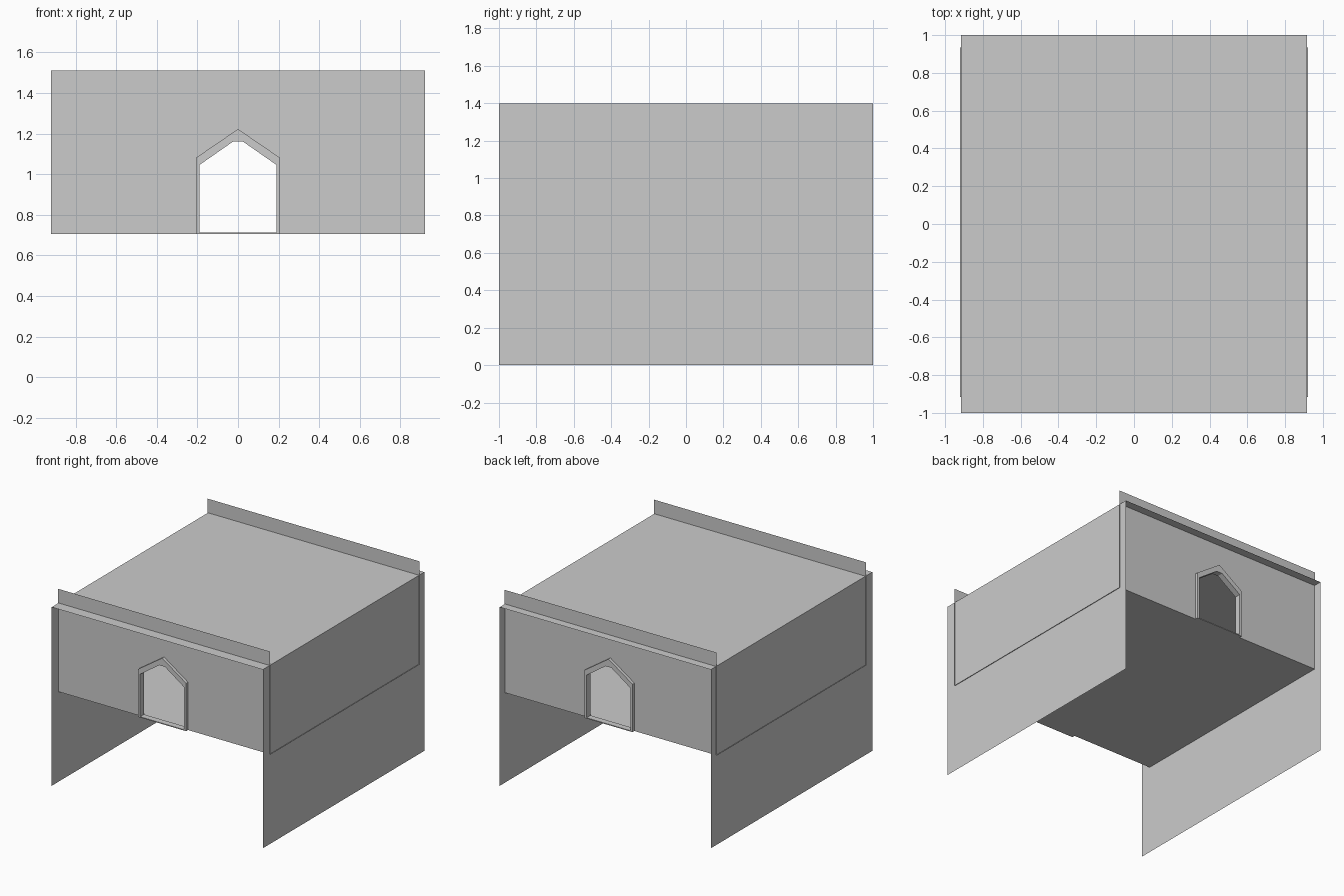
import bpy, bmesh

if "Cube" in bpy.data.objects:
    bpy.data.objects.remove(bpy.data.objects["Cube"])

FRONT_Y, BACK_Y = -0.915, 0.935   # end wall positions
SIDE_X, WALL_X = 0.915, 0.92
FLOOR_Z, ROOF_Z, TOP_Z = 0.705, 1.40, 1.51

# Outer and inner door outlines (x, z); the apex is doubled so both have six points
OUTER = [(-0.208, FLOOR_Z), (-0.208, 1.08), (0, 1.222), (0, 1.222), (0.208, 1.08), (0.208, FLOOR_Z)]
INNER = [(-0.19, 0.712), (-0.19, 1.045), (-0.025, 1.16), (0.025, 1.16), (0.19, 1.045), (0.19, 0.712)]


def finish(name, bm):
    bmesh.ops.remove_doubles(bm, verts=bm.verts, dist=0.0005)
    mesh = bpy.data.meshes.new(name)
    bm.to_mesh(mesh)
    bm.free()
    obj = bpy.data.objects.new(name, mesh)
    bpy.context.collection.objects.link(obj)
    return obj


def panel(name, points):
    bm = bmesh.new()
    bm.faces.new([bm.verts.new(p) for p in points])
    return finish(name, bm)


def end_wall(name, y, facing):
    # Thin wall with a pointed door notch
    pts = [(-WALL_X, TOP_Z), (-WALL_X, FLOOR_Z)] + OUTER[:3] + OUTER[4:]
    pts += [(WALL_X, FLOOR_Z), (WALL_X, TOP_Z)]
    if facing > 0:
        pts.reverse()
    panel(name, [(x, y, z) for x, z in pts])


def door_frame(name, y, depth=0.024):
    # Closed ring between the outlines, standing proud on both wall sides
    bm = bmesh.new()
    rows = [[bm.verts.new((x, yy, z)) for x, z in prof]
            for prof, yy in ((OUTER, y - depth), (INNER, y - depth),
                             (INNER, y + depth), (OUTER, y + depth))]
    for a, b in zip(rows, rows[1:] + rows[:1]):
        for i in range(6):
            j = (i + 1) % 6
            bm.faces.new((a[i], a[j], b[j], b[i]))
    bmesh.ops.remove_doubles(bm, verts=bm.verts, dist=0.0005)
    bmesh.ops.recalc_face_normals(bm, faces=bm.faces)
    finish(name, bm)


# Roof and floor slabs
panel("roof", [(-SIDE_X, -1, ROOF_Z), (SIDE_X, -1, ROOF_Z), (SIDE_X, 1, ROOF_Z), (-SIDE_X, 1, ROOF_Z)])
panel("floor", [(-WALL_X, FRONT_Y, FLOOR_Z), (WALL_X, FRONT_Y, FLOOR_Z),
                (WALL_X, BACK_Y, FLOOR_Z), (-WALL_X, BACK_Y, FLOOR_Z)])

# Full-height side walls
for side, s in (("left", -1), ("right", 1)):
    x = s * SIDE_X
    panel(side + "_wall", [(x, -s, 0), (x, s, 0), (x, s, ROOF_Z), (x, -s, ROOF_Z)])

# End walls with framed doorways
for end, y, facing in (("front", FRONT_Y, -1), ("back", BACK_Y, 1)):
    end_wall(end + "_wall", y, facing)
    door_frame(end + "_door_frame", y)
